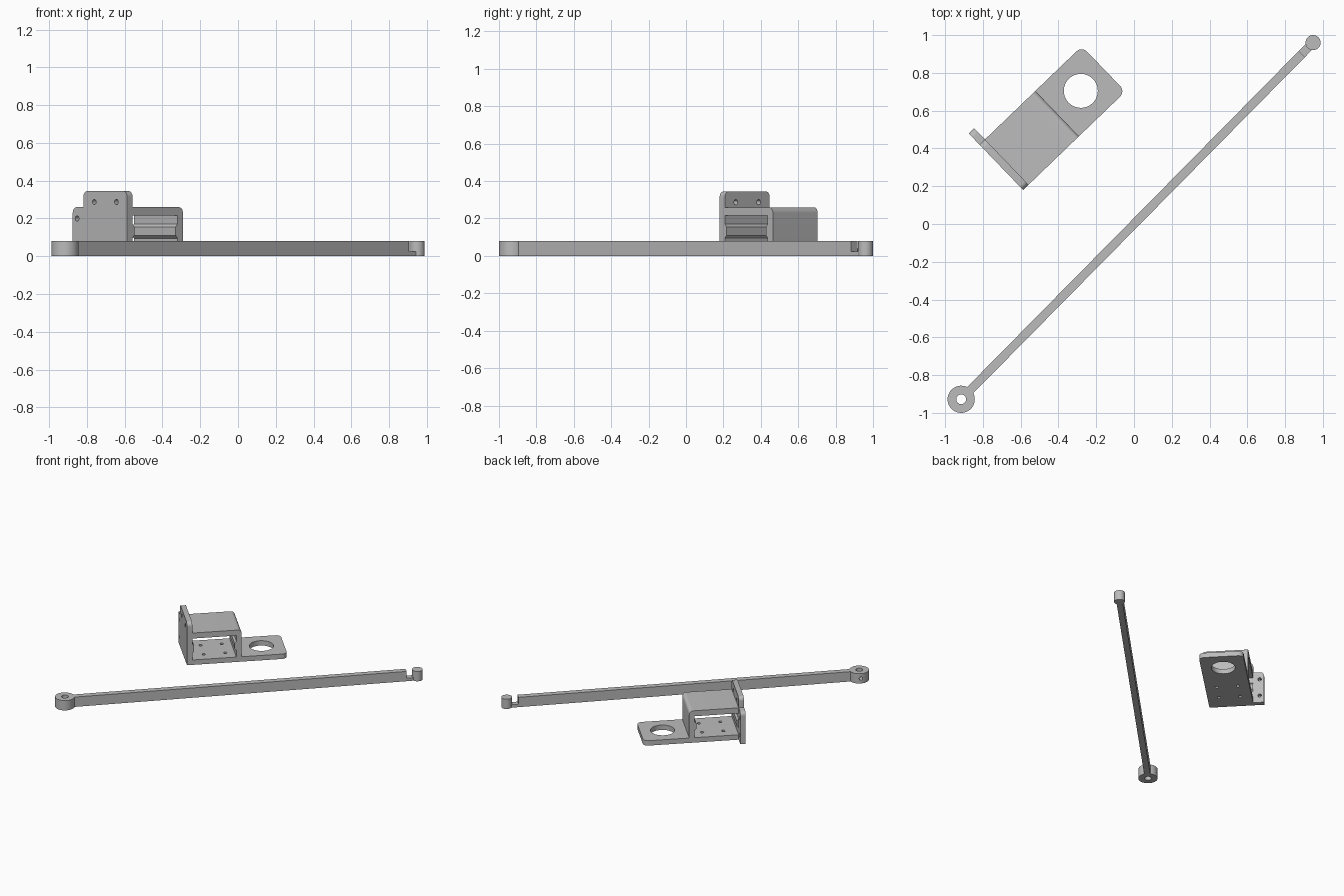
import bpy, bmesh, math
from mathutils import Vector, Matrix

if "Cube" in bpy.data.objects:
    bpy.data.objects.remove(bpy.data.objects["Cube"])

grey = bpy.data.materials.new("grey_plastic")
grey.diffuse_color = (0.5, 0.5, 0.5, 1)
grey.use_nodes = True
grey.node_tree.nodes["Principled BSDF"].inputs["Base Color"].default_value = grey.diffuse_color


def rounded(points, steps=8):
    """Outline from (a, b, radius) corners, with arcs where radius > 0."""
    out = []
    n = len(points)
    for i, (a, b, r) in enumerate(points):
        p = Vector((a, b))
        if r == 0:
            out.append(p)
            continue
        d1 = (Vector(points[i - 1][:2]) - p).normalized()
        d2 = (Vector(points[(i + 1) % n][:2]) - p).normalized()
        centre = p + (d1 + d2) * r          # right-angle corners
        for k in range(steps + 1):
            t = k / steps * math.pi / 2
            out.append(centre - d2 * r * math.cos(t) - d1 * r * math.sin(t))
    return out


def circle(a, b, r, n=32):
    return [Vector((a + r * math.cos(2 * math.pi * k / n),
                    b + r * math.sin(2 * math.pi * k / n))) for k in range(n)]


def prism(name, outline, axis, lo, hi):
    """Extrude a 2D outline along axis x, y or z from lo to hi."""
    place = {"x": lambda p, d: (d, p[0], p[1]),
             "y": lambda p, d: (p[0], d, p[1]),
             "z": lambda p, d: (p[0], p[1], d)}[axis]
    bm = bmesh.new()
    face = bm.faces.new([bm.verts.new(place(p, lo)) for p in outline])
    top = bmesh.ops.extrude_face_region(bm, geom=[face])["geom"]
    shift = Vector(place((0, 0), hi - lo))
    bmesh.ops.translate(bm, vec=shift, verts=[v for v in top if isinstance(v, bmesh.types.BMVert)])
    bmesh.ops.recalc_face_normals(bm, faces=bm.faces)
    mesh = bpy.data.meshes.new(name)
    bm.to_mesh(mesh)
    bm.free()
    mesh.materials.append(grey)
    obj = bpy.data.objects.new(name, mesh)
    bpy.context.collection.objects.link(obj)
    return obj


def combine(obj, other, operation):
    mod = obj.modifiers.new("combine", "BOOLEAN")
    mod.operation, mod.object, mod.solver = operation, other, "EXACT"
    bpy.context.view_layer.objects.active = obj
    bpy.ops.object.modifier_apply(modifier=mod.name)
    bpy.data.objects.remove(other)


def drill(obj, a, b, r, axis, lo, hi, n=24):
    combine(obj, prism("cutter", circle(a, b, r, n), axis, lo, hi), "DIFFERENCE")


def finish(obj, x, y, angle):
    obj.matrix_world = Matrix.Translation((x, y, 0)) @ Matrix.Rotation(angle, 4, "Z")
    bpy.ops.object.select_all(action="DESELECT")
    obj.select_set(True)
    bpy.context.view_layer.objects.active = obj
    bpy.ops.object.shade_smooth_by_angle(angle=math.radians(30))


# Arm: x runs from the ring centre to the pin centre
ring_at, pin_at = Vector((-0.915, -0.928)), Vector((0.948, 0.96))
span = pin_at - ring_at
L = span.length
arm = prism("arm", [(0.05, 0), (L, 0), (L, 0.024), (L - 0.085, 0.024),
                    (L - 0.085, 0.08), (0.05, 0.08)], "y", -0.023, 0.023)
combine(arm, prism("ring", circle(0, 0, 0.072, 48), "z", 0, 0.08), "UNION")
combine(arm, prism("pin", circle(L, 0, 0.04, 40), "z", 0, 0.08), "UNION")
drill(arm, 0, 0, 0.026, "z", -0.1, 0.2)
drill(arm, 0, 0.04, 0.013, "y", 0, 0.1)         # set screw hole
finish(arm, *ring_at, math.atan2(span.y, span.x))

# Bracket: x runs away from the mounting wall, y along the wall
W, T, END, STEP = 0.333, 0.04, 0.752, 0.41
bracket = prism("bracket", rounded([(0.01, 0, 0), (END, 0, 0), (END, T, 0), (STEP, T, 0),
                                    (STEP, 0.26, 0.03), (0.01, 0.26, 0)]), "y", 0, W)

# Tunnel through the box, leaving a rib on each side
l, r, rib = T, STEP - T, 0.014
combine(bracket, prism("tunnel", [
    (l, T), (r, T), (r, 0.095), (r - rib, 0.11), (r - rib, 0.155), (r, 0.17), (r, 0.215),
    (l, 0.215), (l, 0.17), (l + rib, 0.155), (l + rib, 0.11), (l, 0.095)],
    "y", -0.1, W + 0.1), "DIFFERENCE")

# Rounded plate end
combine(bracket, prism("plate_trim", rounded([(-0.1, -0.1, 0), (-0.1, W + 0.1, 0), (STEP + 0.1, W + 0.1, 0),
        (STEP + 0.1, W, 0), (END, W, 0.04), (END, 0, 0.04), (STEP + 0.1, 0, 0),
        (STEP + 0.1, -0.1, 0)]), "z", -0.1, 0.4), "INTERSECT")

# Mounting wall with a tall middle and a side flange
combine(bracket, prism("mounting_wall", rounded([
    (0, 0, 0), (0.415, 0, 0), (0.415, 0.26, 0.03), (W, 0.26, 0),
    (W, 0.345, 0.03), (0, 0.345, 0.03)]), "x", 0, T), "UNION")

# Large opening, floor holes and wall holes
drill(bracket, 0.584, W / 2, 0.09, "z", -0.1, 0.1, 48)
for sx in (-0.08, 0.08):
    for sy in (-0.08, 0.08):
        drill(bracket, 0.22 + sx, W / 2 + sy, 0.013, "z", -0.1, 0.06)
for y, z in ((0.082, 0.287), (0.251, 0.287), (0.382, 0.2), (0.382, 0.06)):
    drill(bracket, y, z, 0.014, "x", -0.1, 0.1)
finish(bracket, -0.587, 0.18, math.radians(43.9))
